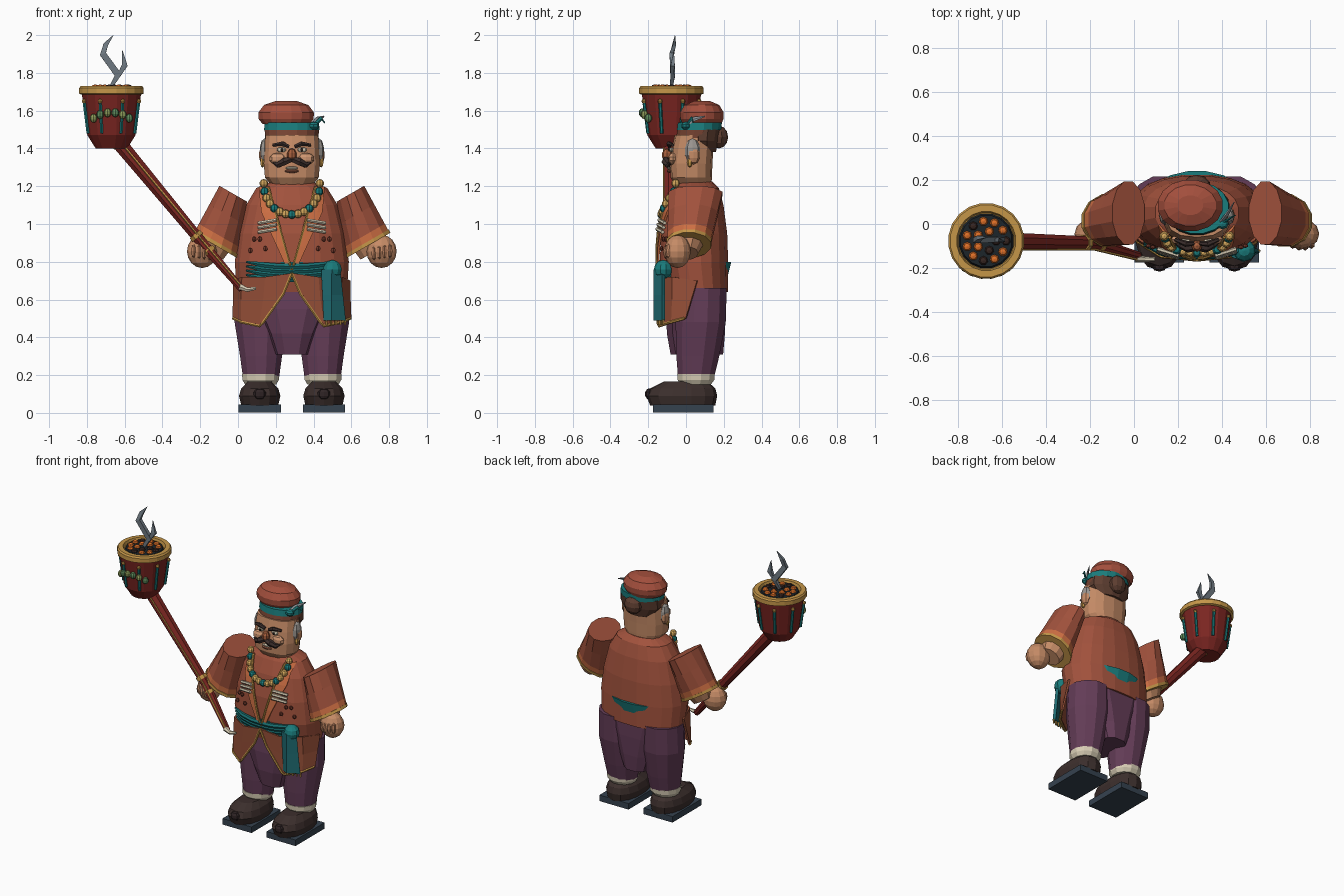
import bpy, bmesh, math
from mathutils import Vector as V

if "Cube" in bpy.data.objects:
    bpy.data.objects.remove(bpy.data.objects["Cube"])

C = 0.285          # x of the figure's own centre line
RED, PLUM, SKIN, TEAL, GOLD = "A0533F", "643F58", "C48A66", "207C7C", "C4954A"
ORANGE, DARK, SLATE, CREAM, GREY, LACQ = "CC6E45", "3E3230", "384450", "D8CDB4", "8C9296", "7A2A26"
mats = {}

def paint(ob, hexcol):
    if hexcol not in mats:
        m = mats[hexcol] = bpy.data.materials.new("paint_" + hexcol)
        rgb = [(int(hexcol[i:i + 2], 16) / 255) ** 2.2 for i in (0, 2, 4)]
        m.diffuse_color = (*rgb, 1)
        m.use_nodes = True
        m.node_tree.nodes["Principled BSDF"].inputs["Base Color"].default_value = m.diffuse_color
    ob.data.materials.append(mats[hexcol])

def finish(name, bm, col):
    bmesh.ops.recalc_face_normals(bm, faces=bm.faces[:])
    me = bpy.data.meshes.new(name)
    bm.to_mesh(me)
    bm.free()
    ob = bpy.data.objects.new(name, me)
    bpy.context.collection.objects.link(ob)
    paint(ob, col)
    return ob

def loft(name, rings, col, n=12, p=2.0):
    """Skin through superelliptic rings given as (centre, u axis, v axis)."""
    bm = bmesh.new()
    prev = None
    for i, (c, u, v) in enumerate(rings):
        loop = []
        for k in range(n):
            a = 2 * math.pi * (k + .5) / n
            ca, sa = math.cos(a), math.sin(a)
            ca, sa = (math.copysign(abs(t) ** (2 / p), t) for t in (ca, sa))
            loop.append(bm.verts.new(V(c) + V(u) * ca + V(v) * sa))
        if prev:
            for k in range(n):
                bm.faces.new((prev[k], prev[k - 1], loop[k - 1], loop[k]))
        if i in (0, len(rings) - 1):
            bm.faces.new(loop)
        prev = loop
    return finish(name, bm, col)

def stack(name, rows, col, cx=C, n=12, p=2.0):
    """Horizontal rings from rows of (z, x radius, front y, back y)."""
    return loft(name, [((cx, (a + b) / 2, z), (r, 0, 0), (0, (b - a) / 2, 0)) for z, r, a, b in rows], col, n, p)

def tube(name, pts, radii, col, n=6, flat=1.0):
    pts = [V(q) for q in pts]
    if not isinstance(radii, (list, tuple)):
        radii = [radii] * len(pts)
    rings = []
    for i, q in enumerate(pts):
        t = (pts[min(i + 1, len(pts) - 1)] - pts[max(i - 1, 0)]).normalized()
        v = V((0, 1, 0)) if abs(t.y) < .9 else V((0, 0, 1))
        u = t.cross(v).normalized()
        rings.append((q, u * radii[i], u.cross(t) * radii[i] * flat))
    return loft(name, rings, col, n)

def ball(name, c, s, col, seg=10):
    bm = bmesh.new()
    bmesh.ops.create_uvsphere(bm, u_segments=seg, v_segments=max(4, seg * 2 // 3), radius=1)
    s = s if isinstance(s, tuple) else (s, s, s)
    for v in bm.verts:
        v.co = V((v.co.x * s[0] + c[0], v.co.y * s[1] + c[1], v.co.z * s[2] + c[2]))
    return finish(name, bm, col)

def box(name, c, s, col):
    return loft(name, [((c[0], c[1], c[2] + k * s[2]), (s[0] * 1.414, 0, 0), (0, s[1] * 1.414, 0)) for k in (-1, 1)], col, 4)

def sheet(name, rows, col, thick=.012):
    """Cloth panel: a grid of points given thickness."""
    bm = bmesh.new()
    g = [[bm.verts.new(q) for q in r] for r in rows]
    for a, b in zip(g, g[1:]):
        for k in range(len(a) - 1):
            bm.faces.new((a[k], a[k + 1], b[k + 1], b[k]))
    ob = finish(name, bm, col)
    mod = ob.modifiers.new("thickness", "SOLIDIFY")
    mod.thickness, mod.offset = thick, 0
    return ob

# Jacket body, with a lookup for its front surface
TORSO = [(.64, .295, -.10, .225), (.8, .305, -.14, .225), (.95, .285, -.135, .22), (1.1, .245, -.105, .2),
         (1.19, .19, -.07, .175), (1.225, .11, -.05, .14)]
stack("jacket_body", TORSO, RED, n=20, p=2.3)

def front(d, z, off=.008):
    for a, b in zip(TORSO, TORSO[1:]):
        if z <= b[0] or b is TORSO[-1]:
            t = min(1, max(0, (z - a[0]) / (b[0] - a[0])))
            r, y0, y1 = (a[i] + (b[i] - a[i]) * t for i in (1, 2, 3))
            k = max(0, 1 - min(1, abs(d) / r) ** 2.3) ** (1 / 2.3)
            return V((C + d, (y0 + y1) / 2 - (y1 - y0) / 2 * k - off, z))

# Trousers: baggy seat
stack("trouser_seat", [(.31, .095, -.085, .2), (.42, .14, -.105, .21), (.55, .21, -.11, .215), (.67, .28, -.10, .215)], PLUM, n=12, p=2.8)

for s, side in ((-1, "right"), (1, "left")):
    X = lambda d: C + s * d
    # Leg, ragged sock cuff, shoe and sole
    stack(side + "_trouser_leg", [(.18, .098, -.045, .15), (.3, .115, -.055, .18), (.48, .145, -.06, .215), (.66, .14, -.055, .22)], PLUM, X(.163), 12)
    stack(side + "_sock", [(.15, .085, -.03, .135), (.175, .1, -.048, .153), (.205, .102, -.05, .156)], CREAM, X(.165), 12)
    stack(side + "_shoe", [(.04, .1, -.19, .155), (.09, .112, -.21, .165), (.13, .1, -.19, .155), (.165, .065, -.12, .115)], DARK, X(.17), 14, 2.3)
    box(side + "_sole", (X(.17), -.015, .024), (.112, .16, .021), SLATE)
    ball(side + "_toe_patch", (X(.17), -.195, .1), (.035, .022, .03), "33292A", 8)
    # Sleeve, cuff, trim and hand
    def arm(t, k=1.0):
        c = (X(.31 + .095 * t), .05 - .035 * t, 1.16 - .267 * t)
        a = (.087 + .045 * t) * k
        return c, (s * a * .87, 0, a * .5), (0, (.148 - .03 * t) * k, 0)
    loft(side + "_sleeve", [arm(0), arm(.4), arm(.82)], RED)
    loft(side + "_cuff", [arm(.82), arm(.95)], ORANGE)
    loft(side + "_cuff_trim", [arm(.95, 1.03), arm(1.02, 1.03)], GOLD)
    loft(side + "_wrist", [arm(.95, .7), arm(1.18, .5)], SKIN, 10)
    ball(side + "_hand", (X(.475), -.045, .855), (.08, .07, .088), SKIN, 12)
    for k in range(4):
        ball(side + "_finger", (X(.435 + .028 * k), -.105 + .008 * abs(k - 1.5), .845 + .004 * k), (.016, .02, .038), "B87F5E", 6)
    # Lapel with gold edge, cartridges and buttons
    zs = [.79, .88, .97, 1.06, 1.14, 1.195]
    rows = []
    for z in zs:
        t = (z - .75) / .45
        a, b = .125 * t, .02 + .13 * min(1, t * 1.4) + .02 * t
        rows.append([front(s * (a + (b - a) * q), z, .01) for q in (0, .33, .66, 1)])
    sheet(side + "_lapel", rows, ORANGE)
    tube(side + "_lapel_trim", [front(s * .125 * (z - .75) / .45, z, .018) for z in [.74] + zs], .007, GOLD)
    for k in range(3):
        q = front(s * .13, .965 + .024 * k, .02)
        tube(side + "_cartridge", [q + V((-.048, s * -.015, s * .008)), q + V((.048, s * .015, s * -.008))], .01, CREAM)
    for d, z in ((.2, .92), (.22, .86), (.14, .87), (.17, .92)):
        ball(side + "_button", front(s * d, z), (.014, .01, .014), "6E3A2E", 6)
    # Jacket tail with gold edge
    top = [V((X(.305), .06, .7)), V((X(.26), -.07, .72)), V((X(.14), -.145, .72)), V((X(.0), -.155, .74))]
    mid = [V((X(.306), .03, .6)), V((X(.265), -.07, .6)), V((X(.15), -.142, .6)), V((X(.045), -.15, .63))]
    low = [V((X(.31), .0, .5)), V((X(.265), -.075, .48)), V((X(.17), -.135, .46)), V((X(.155), -.14, .475))]
    sheet(side + "_jacket_tail", [top, mid, low], "94503A")
    out = V((0, -.008, 0))
    tube(side + "_tail_trim", [q + out for q in [top[3], mid[3], low[3], low[2], low[1], low[0]]], .008, GOLD)
    # Face: ear, sideburn, eye, brow, moustache, cheek
    ball(side + "_ear", (X(.152), .04, 1.365), (.022, .035, .05), SKIN, 8)
    ball(side + "_sideburn", (X(.145), .035, 1.385), (.026, .042, .068), "9A9590", 8)
    ball(side + "_earring", (X(.155), .02, 1.325), (.014, .014, .026), GOLD, 6)
    ball(side + "_eye", (X(.055), -.078, 1.393), (.026, .012, .013), CREAM, 8)
    ball(side + "_pupil", (X(.052), -.09, 1.393), (.009, .005, .01), "2A2220", 6)
    tube(side + "_eyebrow", [(X(.015), -.088, 1.41), (X(.05), -.09, 1.425), (X(.1), -.07, 1.418)], [.01, .014, .008], DARK)
    tube(side + "_moustache", [(X(0), -.105, 1.345), (X(.04), -.108, 1.33), (X(.075), -.095, 1.312), (X(.1), -.085, 1.325)], [.016, .022, .016, .005], DARK)
    ball(side + "_cheek", (X(.075), -.07, 1.345), (.045, .025, .032), "CC9470", 8)

# Head, nose, mouth, hair
stack("head", [(1.16, .1, -.03, .13), (1.21, .115, -.06, .135), (1.245, .145, -.082, .137), (1.32, .152, -.085, .14),
               (1.4, .148, -.075, .145), (1.47, .142, -.06, .15)], SKIN, n=14, p=2.5)
ball("nose", (C, -.1, 1.365), (.026, .028, .036), "A8603F", 8)
ball("teeth", (C, -.09, 1.296), (.035, .01, .009), CREAM, 8)
ball("lower_lip", (C, -.087, 1.28), (.038, .014, .01), "A5664E", 8)
stack("hair_back", [(1.38, .1, .03, .16), (1.44, .148, .0, .175), (1.5, .146, .0, .185)], "5E4034", n=12)
ball("hair_bun", (C, .175, 1.46), (.062, .048, .06), "5E4034", 10)

# Cap with band and feather bow
stack("cap_brim", [(1.455, .143, -.055, .17), (1.51, .148, -.045, .19)], "784636", n=16)
stack("cap_band", [(1.497, .15, -.05, .19), (1.538, .146, -.045, .192)], TEAL, n=16)
stack("cap_crown", [(1.53, .128, -.02, .19), (1.555, .148, -.032, .2), (1.59, .15, -.034, .202), (1.63, .12, -.01, .178), (1.65, .06, .04, .13)], "A2503F", .255, 16)
ball("band_knot", (.4, .0, 1.52), (.03, .025, .022), TEAL, 8)
tube("feather", [(.39, .0, 1.52), (.42, .04, 1.555), (.455, .1, 1.57)], [.014, .016, .004], GREY, 5, .4)
tube("feather", [(.4, .0, 1.52), (.44, .03, 1.56), (.46, .04, 1.535)], [.012, .012, .004], TEAL, 5, .4)

# Bead necklace
for k in range(15):
    a = math.pi * k / 14
    d, z = -.148 * math.cos(a), 1.215 - .165 * math.sin(a) ** .9
    q = front(d * .97, min(z, 1.2), .015)
    ball("necklace_bead", (C + d, min(-.055, q.y), z), .023, TEAL if k % 3 == 1 else "D6A95E", 8)

# Sash: body poking out behind, front folds, knot and tail
stack("sash_band", [(.69, .24, -.11, .215), (.8, .265, -.145, .242)], TEAL, n=20)
for k in range(4):
    z = .795 - .023 * k
    tube("sash_fold", [front(d, z - .02 + .02 * (d / .22) ** 2, .012) for d in (-.24, -.16, -.08, 0, .08, .16, .22)],
         [.006, .015, .016, .016, .016, .015, .012], "1E6E70")
ball("sash_knot", (.5, -.12, .76), (.052, .05, .05), TEAL, 10)
sheet("sash_tail", [[(.475 + a, -.15 + e, .76 - .27 * t) for a, e in ((-.03 + .045 * t * .3, .01), (.02, -.012), (.06 + .03 * t, .03))]
                    for t in (0, .5, 1)], "246A70", .02)
for k in range(5):
    tube("sash_fringe", [(.47 + .024 * k, -.145 + .006 * k, .495), (.468 + .025 * k, -.145 + .006 * k, .465)], .006, GOLD, 5)

# Long pipe stem with gold line, rings and mouthpiece
stem = [V((-.63, -.075, 1.43)), V((-.19, -.085, .9)), V((.02, -.145, .655))]
tube("pipe_stem", stem, [.042, .03, .02], LACQ, 8)
tube("stem_gold_line", [q + V((.012, -r, 0)) for q, r in zip(stem, (.04, .03, .02))], .006, GOLD, 5)
for t in (.0, .93, 1.08):
    q = stem[0].lerp(stem[1], t)
    e = (stem[1] - stem[0]).normalized() * .012
    tube("stem_ring", [q - e, q + e], .046 if t < .5 else .038, GOLD, 8)
tube("mouthpiece", [(.01, -.155, .668), (.05, -.16, .652), (.095, -.16, .66)], [.018, .013, .009], CREAM)

# Pipe bowl with rim, strips, beads
B, BY = -.67, -.077
def drum(name, rows, col, n=16):
    stack(name, [(z, r, BY - r, BY + r) for z, r in rows], col, B, n)
drum("pipe_bowl", [(1.4, .085), (1.47, .13), (1.69, .16)], LACQ)
drum("bowl_rim", [(1.685, .16), (1.69, .173), (1.72, .173), (1.73, .165), (1.73, .135), (1.705, .128)], GOLD, 20)
drum("ash_bed", [(1.7, .128), (1.722, .118)], "22292E")
for k in range(8):
    a = math.pi * (k + .5) / 4
    e = V((math.cos(a), math.sin(a), 0))
    o = V((B, BY, 0))
    tube("bowl_strip", [o + e * .134 + V((0, 0, 1.48)), o + e * .156 + V((0, 0, 1.64))], .009, TEAL)
    ball("strip_bead", o + e * .158 + V((0, 0, 1.65)), .013, GOLD, 6)
for k in range(6):
    t = (k - 2.5) / 2.5
    a = -math.pi / 2 + .66 * t
    ball("bowl_bead", (B + .155 * math.cos(a), BY + .155 * math.sin(a), 1.59 - .03 * t * t), (.02, .02, .024), "5F8A5C" if k % 2 else "8C9A5A", 8)

# Coals and smoke
for count, r in ((5, .045), (11, .09)):
    for k in range(count):
        a = 2 * math.pi * k / count
        ball("coal", (B + r * math.cos(a), BY + r * math.sin(a), 1.725), (.021, .021, .014), "E0702C" if k % 4 else "3A2A26", 7)
tube("smoke_large", [(B, BY, 1.73), (-.635, -.07, 1.79), (-.715, -.075, 1.9), (-.7, -.062, 1.95), (-.66, -.058, 2.0)], [.014, .026, .024, .018, .001], "6E7880", 4, .7)
tube("smoke_small", [(-.645, BY, 1.76), (-.6, -.07, 1.84), (-.612, -.065, 1.92)], [.008, .022, .001], "6E7880", 4, .7)
